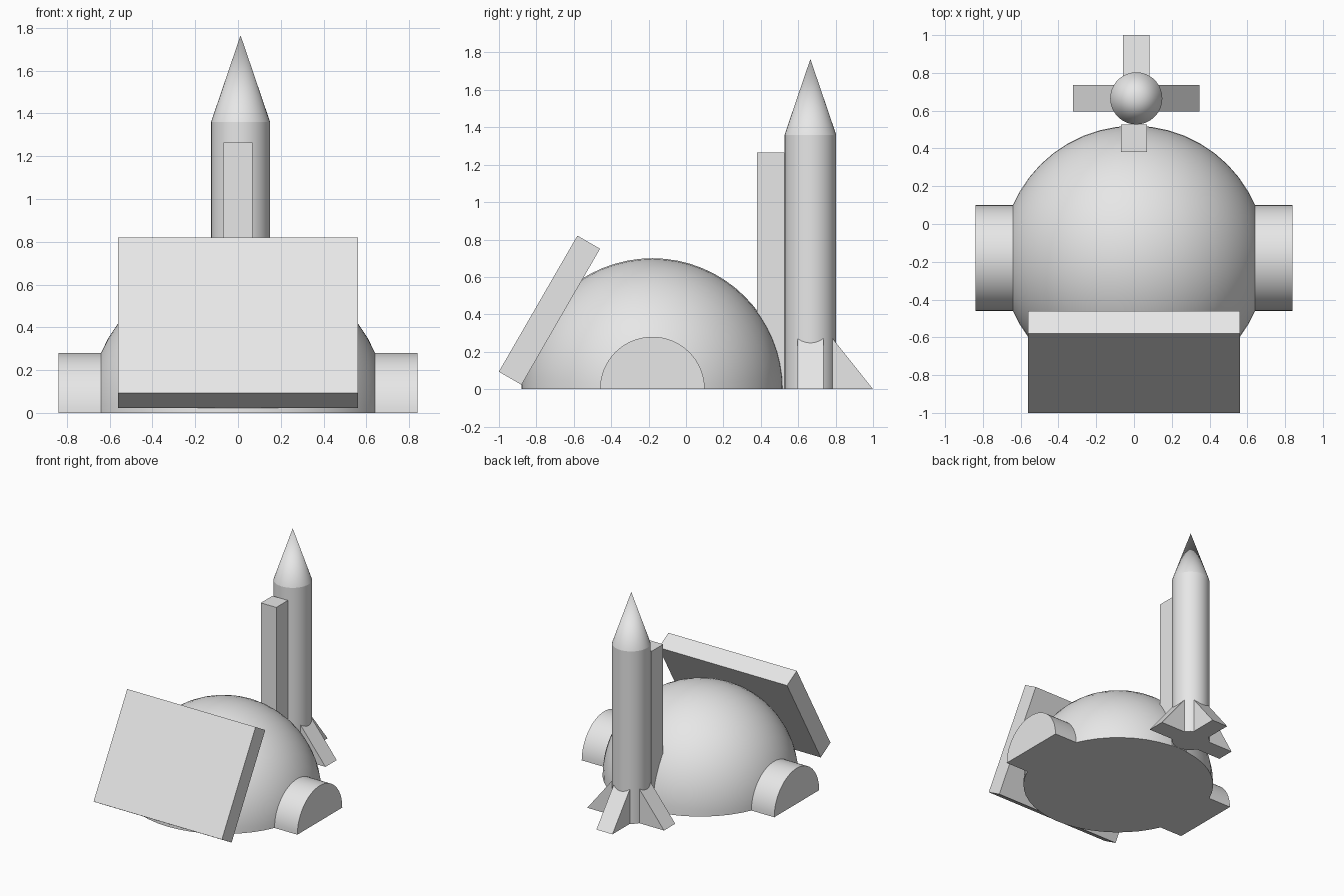
import bpy, bmesh, math
from mathutils import Matrix, Vector

cube = bpy.data.objects.get("Cube")
if cube:
    bpy.data.objects.remove(cube, do_unlink=True)

# Single material
grey = bpy.data.materials.new("plain_grey")
grey.use_nodes = True
grey.diffuse_color = (0.8, 0.8, 0.8, 1)
grey.node_tree.nodes["Principled BSDF"].inputs["Base Color"].default_value = (0.8, 0.8, 0.8, 1)


def finish(name, bm, smooth=False):
    """Turn a bmesh into a named, coloured object."""
    bmesh.ops.recalc_face_normals(bm, faces=bm.faces)
    mesh = bpy.data.meshes.new(name)
    bm.to_mesh(mesh)
    bm.free()
    mesh.materials.append(grey)
    obj = bpy.data.objects.new(name, mesh)
    bpy.context.collection.objects.link(obj)
    if smooth:
        bpy.ops.object.select_all(action='DESELECT')
        obj.select_set(True)
        bpy.context.view_layer.objects.active = obj
        bpy.ops.object.shade_smooth_by_angle(angle=math.radians(30))
    return obj


def box(name, size, centre, tilt=0.0):
    bm = bmesh.new()
    matrix = (Matrix.Translation(centre) @ Matrix.Rotation(tilt, 4, 'X')
              @ Matrix.Diagonal((*size, 1)))
    bmesh.ops.create_cube(bm, size=1, matrix=matrix)
    return finish(name, bm)


def cut_at_ground(bm):
    """Remove everything below the ground and cap the opening."""
    geom = bm.verts[:] + bm.edges[:] + bm.faces[:]
    cut = bmesh.ops.bisect_plane(bm, geom=geom, dist=1e-5, plane_co=(0, 0, 0),
                                 plane_no=(0, 0, 1), clear_inner=True)
    edges = [e for e in cut["geom_cut"] if isinstance(e, bmesh.types.BMEdge)]
    edges = [e for e in edges if e.is_boundary]
    bmesh.ops.holes_fill(bm, edges=edges, sides=0)


sideways = Matrix.Translation((0, -0.18, 0)) @ Matrix.Rotation(math.pi / 2, 4, 'Y')

# Hemispherical dome
bm = bmesh.new()
bmesh.ops.create_uvsphere(bm, u_segments=64, v_segments=24, radius=0.7, matrix=sideways)
cut_at_ground(bm)
finish("dome", bm, smooth=True)

# Arched tunnel emerging on both sides of the dome
bm = bmesh.new()
bmesh.ops.create_cone(bm, cap_ends=True, segments=64, radius1=0.28, radius2=0.28,
                      depth=1.68, matrix=sideways)
cut_at_ground(bm)
finish("side_tunnels", bm, smooth=True)

# Leaning front slab and launch tower
box("front_panel", (1.12, 0.14, 0.84), (0, -0.73, 0.422), -math.pi / 6)
box("launch_tower", (0.135, 0.145, 1.265), (0, 0.453, 0.6325))

# Rocket body and nose
rocket = Vector((0.012, 0.665, 0))
radius, shoulder, tip = 0.138, 1.36, 1.765
for name, low, high, top_radius in (("rocket_body", 0, shoulder, radius),
                                    ("rocket_nose", shoulder, tip, 0)):
    bm = bmesh.new()
    place = Matrix.Translation(rocket + Vector((0, 0, (low + high) / 2)))
    bmesh.ops.create_cone(bm, cap_ends=True, segments=36, radius1=radius,
                          radius2=top_radius, depth=high - low, matrix=place)
    finish(name, bm, smooth=True)

# Three wedge fins, spread away from the dome
for name, angle in (("left_fin", 0), ("back_fin", 90), ("right_fin", 180)):
    bm = bmesh.new()
    profile = [(0, 0), (0.335, 0), (0, 0.42)]
    face = bm.faces.new([bm.verts.new((x, -0.07, z)) for x, z in profile])
    side = bmesh.ops.extrude_face_region(bm, geom=[face])
    moved = [v for v in side["geom"] if isinstance(v, bmesh.types.BMVert)]
    bmesh.ops.translate(bm, verts=moved, vec=(0, 0.14, 0))
    place = Matrix.Translation(rocket) @ Matrix.Rotation(math.radians(angle), 4, 'Z')
    bmesh.ops.transform(bm, matrix=place, verts=bm.verts)
    finish(name, bm)
